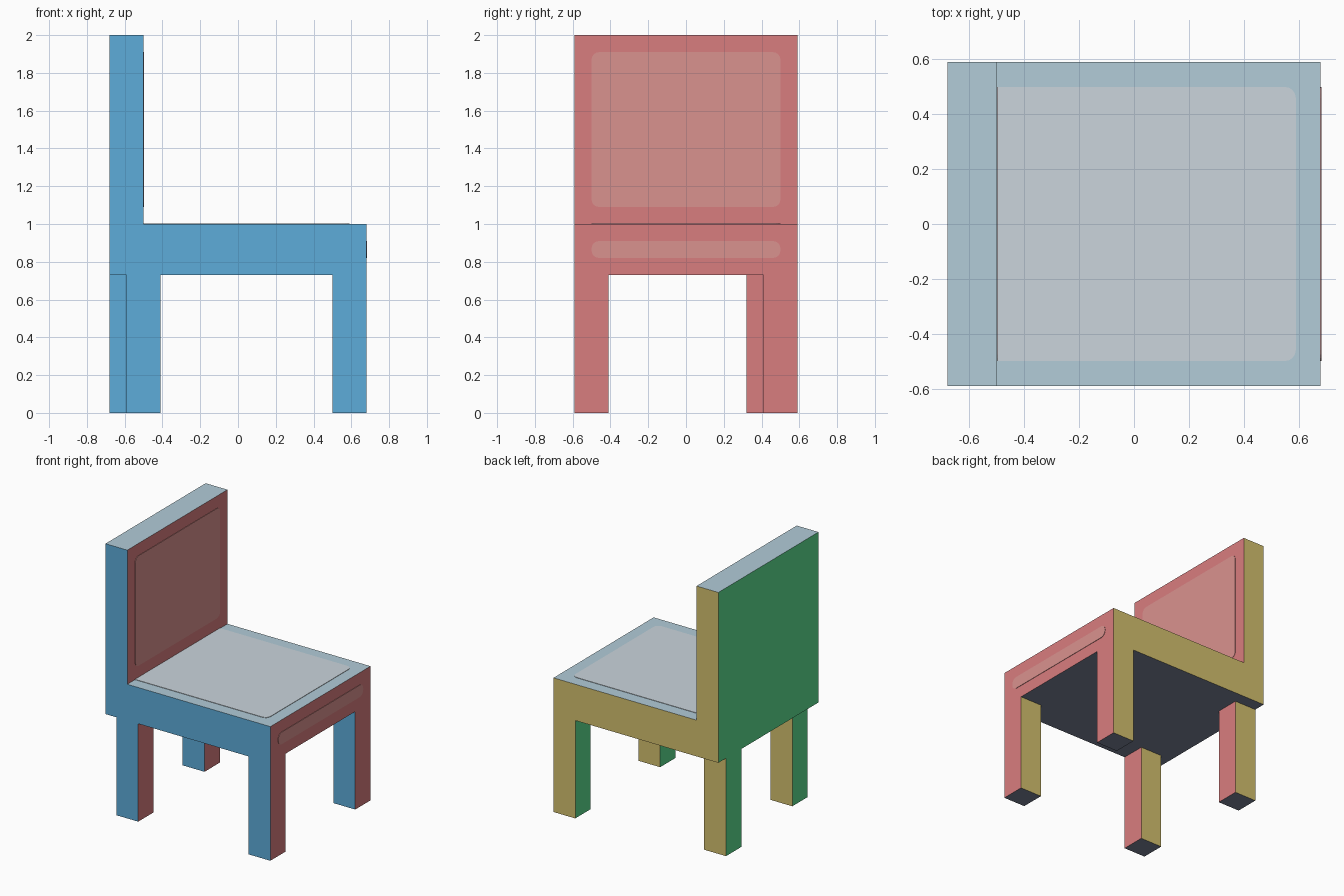
import bpy, bmesh, math
from mathutils import Vector

if "Cube" in bpy.data.objects:
    bpy.data.objects.remove(bpy.data.objects["Cube"])


def make_material(name, rgb):
    def linear(c):
        c /= 255
        return c / 12.92 if c <= 0.04045 else ((c + 0.055) / 1.055) ** 2.4
    mat = bpy.data.materials.new(name)
    mat.diffuse_color = (*[linear(c) for c in rgb], 1)
    mat.use_nodes = True
    mat.node_tree.nodes["Principled BSDF"].inputs["Base Color"].default_value = mat.diffuse_color
    return mat


# One colour for each direction a face can point
SIDES = [
    (Vector((1, 0, 0)), make_material("red", (217, 125, 127))),
    (Vector((-1, 0, 0)), make_material("green", (92, 224, 144))),
    (Vector((0, -1, 0)), make_material("blue", (93, 172, 218))),
    (Vector((0, 1, 0)), make_material("yellow", (212, 192, 110))),
    (Vector((0, 0, 1)), make_material("pale blue", (178, 204, 216))),
    (Vector((0, 0, -1)), make_material("slate", (122, 132, 152))),
]
PANEL_RED = make_material("light red", (218, 146, 143))
PANEL_GREY = make_material("light grey", (203, 213, 220))

HX, HY = 0.68, 0.59       # half length and half width
T = 0.18                  # thickness of back and legs
SEAT_LOW, SEAT_TOP, HEIGHT = 0.73, 1.0, 2.0


def finish(name, bm, materials):
    mesh = bpy.data.meshes.new(name)
    bm.to_mesh(mesh)
    bm.free()
    for mat in materials:
        mesh.materials.append(mat)
    obj = bpy.data.objects.new(name, mesh)
    bpy.context.collection.objects.link(obj)
    return obj


def prism(points, offset):
    """Extrude a flat outline along an offset into a closed solid."""
    bm = bmesh.new()
    face = bm.faces.new([bm.verts.new(p) for p in points])
    ext = bmesh.ops.extrude_face_region(bm, geom=[face], use_keep_orig=True)
    verts = [v for v in ext["geom"] if isinstance(v, bmesh.types.BMVert)]
    bmesh.ops.translate(bm, verts=verts, vec=offset)
    bmesh.ops.recalc_face_normals(bm, faces=bm.faces)
    return bm


def colour_by_direction(bm):
    bm.normal_update()
    for f in bm.faces:
        f.material_index = max(range(6), key=lambda i: f.normal.dot(SIDES[i][0]))


def rounded(u0, u1, v0, v1, r, round_left=True):
    """Rectangle outline with rounded corners (left corners optional)."""
    pts = []
    for k, (u, v, su, sv) in enumerate([(u1, v1, -1, -1), (u0, v1, 1, -1),
                                        (u0, v0, 1, 1), (u1, v0, -1, 1)]):
        if k in (1, 2) and not round_left:
            pts.append((u, v))
            continue
        for s in range(5):
            a = math.radians(90 * k + 22.5 * s)
            pts.append((u + su * r + r * math.cos(a), v + sv * r + r * math.sin(a)))
    return pts


# Seat and backrest as one L-shaped profile
profile = [(-HX, SEAT_LOW), (HX, SEAT_LOW), (HX, SEAT_TOP),
           (T - HX, SEAT_TOP), (T - HX, HEIGHT), (-HX, HEIGHT)]
body = prism([(x, -HY, z) for x, z in profile], (0, 2 * HY, 0))
colour_by_direction(body)
finish("seat_and_backrest", body, [m for _, m in SIDES])

# Legs; the two rear legs are each inset along a different axis
INSET = 0.09
for name, x, y in [("front_leg_left", HX - T, -HY),
                   ("front_leg_right", HX - T, HY - T),
                   ("rear_leg_left", INSET - HX, -HY),
                   ("rear_leg_right", -HX, HY - INSET - T)]:
    leg = prism([(x, y, 0), (x + T, y, 0), (x + T, y + T, 0), (x, y + T, 0)],
                (0, 0, SEAT_LOW))
    colour_by_direction(leg)
    tops = [f for f in leg.faces if f.normal.z > 0.9]
    bmesh.ops.delete(leg, geom=tops, context='FACES_ONLY')
    finish(name, leg, [m for _, m in SIDES])

# Thin lighter panels on the backrest, seat front and seat top
THIN = 0.003
back = rounded(-0.5, 0.5, 1.09, 1.91, 0.04)
finish("backrest_panel", prism([(T - HX, y, z) for y, z in back], (THIN, 0, 0)), [PANEL_RED])
front = rounded(-0.5, 0.5, 0.82, 0.91, 0.04)
finish("seat_front_panel", prism([(HX, y, z) for y, z in front], (THIN, 0, 0)), [PANEL_RED])
top = rounded(T - HX, 0.59, -0.5, 0.5, 0.04, round_left=False)
finish("seat_top_panel", prism([(x, y, SEAT_TOP) for x, y in top], (0, 0, THIN)), [PANEL_GREY])
